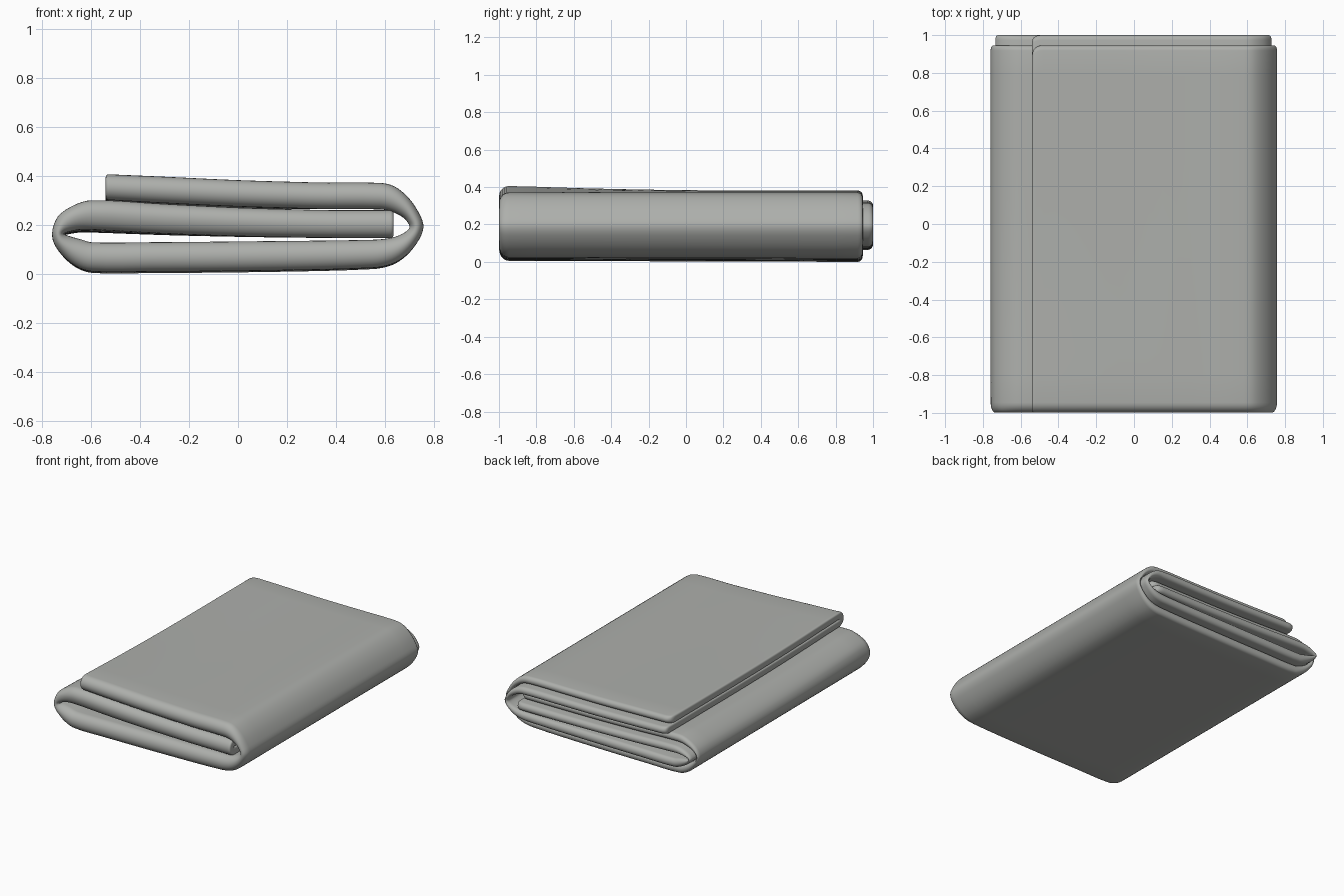
import bpy, bmesh, math
from mathutils import Vector

if "Cube" in bpy.data.objects:
    bpy.data.objects.remove(bpy.data.objects["Cube"])

# Folded towel: outer and inner edge of the fold seen from the front (ox, oz, ix, iz)
FOLD = [
    (-.54, .382, -.54, .277), (-.3, .378, -.3, .270), (0, .372, 0, .264),
    (.3, .371, .3, .263), (.58, .370, .58, .262), (.64, .355, .63, .252),
    (.70, .305, .675, .228), (.745, .235, .695, .205), (.757, .19, .70, .19),
    (.74, .14, .69, .175), (.69, .075, .66, .157), (.63, .035, .62, .145),
    (.55, .018, .55, .138), (.1, .006, .1, .132), (-.35, .002, -.35, .128),
    (-.6, .003, -.59, .127), (-.67, .03, -.64, .137), (-.735, .095, -.69, .148),
    (-.759, .155, -.71, .155), (-.735, .21, -.69, .161), (-.67, .255, -.64, .168),
    (-.6, .275, -.58, .167), (-.3, .267, -.3, .157), (0, .26, 0, .150),
    (.3, .259, .3, .146), (.635, .259, .635, .145)]
P = [Vector(p) for p in FOLD]
T = [0.0]
for a, b in zip(P, P[1:]):
    T.append(T[-1] + (b - a).length / math.sqrt(2))
LAST = len(P) - 1


def slope(i):
    a, b = max(i - 1, 0), min(i + 1, LAST)
    return (P[b] - P[a]) / (T[b] - T[a])


def fold_at(t):
    """Smooth interpolation along the fold."""
    i = 0
    while i < LAST - 1 and t > T[i + 1]:
        i += 1
    d = T[i + 1] - T[i]
    u = (t - T[i]) / d
    return (P[i] * (2*u**3 - 3*u**2 + 1) + slope(i) * d * (u**3 - 2*u**2 + u)
            + P[i + 1] * (3*u**2 - 2*u**3) + slope(i + 1) * d * (u**3 - u**2))


def quarter(r, g):
    """Inset of a rounded edge of radius r, g before the straight part."""
    g = min(max(g, 0), r)
    return r - math.sqrt(max(0, r * r - g * g))


C, H = 0.0275, 0.0265        # layer centre offset and half thickness


def section(h, pull):
    """Doubled cloth in (y, n): folded at the front, two free hems at the back."""
    pts = []
    f = -1 + 2 * C
    yo, yi = 0.945 - H - pull, 1.0 - H - pull * 0.6

    def run(y0, y1, n, steps=14):
        pts.extend((y0 + (y1 - y0) * k / steps, n) for k in range(steps))

    def arc(y, n, r, a0, a1, steps=8):
        for k in range(steps):
            a = math.radians(a0 + (a1 - a0) * k / steps)
            pts.append((y + r * math.cos(a), n + r * math.sin(a)))

    run(yo, f, C + h)
    arc(f, 0, C + h, 90, 270, 12)
    run(f, yi, -C - h)
    arc(yi, -C, h, -90, 90)
    run(yi, f, h - C)
    arc(f, 0, C - h, 270, 90, 12)
    run(f, yo, C - h)
    arc(yo, C, h, -90, 90)
    return pts


def lift(x, y, z):
    """Loose front left corner rises a little."""
    s = min(max((-y + 0.3) / 1.2, 0), 1)
    wx = min(max((0.35 - x) / 0.9, 0), 1)
    wz = min(max((z - 0.13) / 0.08, 0), 1)
    return z + 0.024 * s * s * wx * wz + 0.006 * (1 - y) / 2 * (1 - wz) * max(0, 1 - z / .12)


# Stations along the fold, with extra ones at the rounded ends
R, L = 0.012, T[-1]
ends = [0, .0015, .004, .008, R, .02, .03, .045, .06]
ts = ends + [L - e for e in ends]
for i in range(LAST):
    ts += [T[i] + (T[i + 1] - T[i]) * k / 4 for k in range(4)]
ts = sorted(set(round(t, 5) for t in ts))

bm = bmesh.new()
rings = []
for t in ts:
    q = fold_at(t)
    d = max(0, min(t, L - t))
    h = H - quarter(R, R - d)
    pull = quarter(0.05, 0.05 - d)
    ring = []
    for y, n in section(h, pull):
        w = (n / (C + H) + 1) / 2
        x = q[2] + (q[0] - q[2]) * w
        z = q[3] + (q[1] - q[3]) * w
        ring.append(bm.verts.new((x, y, lift(x, y, z))))
    rings.append(ring)
for a, b in zip(rings, rings[1:]):
    for k in range(len(a)):
        j = (k + 1) % len(a)
        bm.faces.new((a[k], a[j], b[j], b[k]))
bm.faces.new(rings[0])
bm.faces.new(rings[-1])
bmesh.ops.recalc_face_normals(bm, faces=bm.faces)

mesh = bpy.data.meshes.new("folded_towel")
bm.to_mesh(mesh)
bm.free()
towel = bpy.data.objects.new("folded_towel", mesh)
bpy.context.collection.objects.link(towel)

# Rest it on the ground
low = min(v.co.z for v in mesh.vertices)
for v in mesh.vertices:
    v.co.z -= low

mat = bpy.data.materials.new("soft grey cloth")
mat.diffuse_color = (0.42, 0.43, 0.41, 1)
mat.use_nodes = True
mat.node_tree.nodes["Principled BSDF"].inputs["Base Color"].default_value = mat.diffuse_color
mesh.materials.append(mat)

bpy.context.view_layer.objects.active = towel
towel.select_set(True)
bpy.ops.object.shade_smooth_by_angle(angle=math.radians(40))
